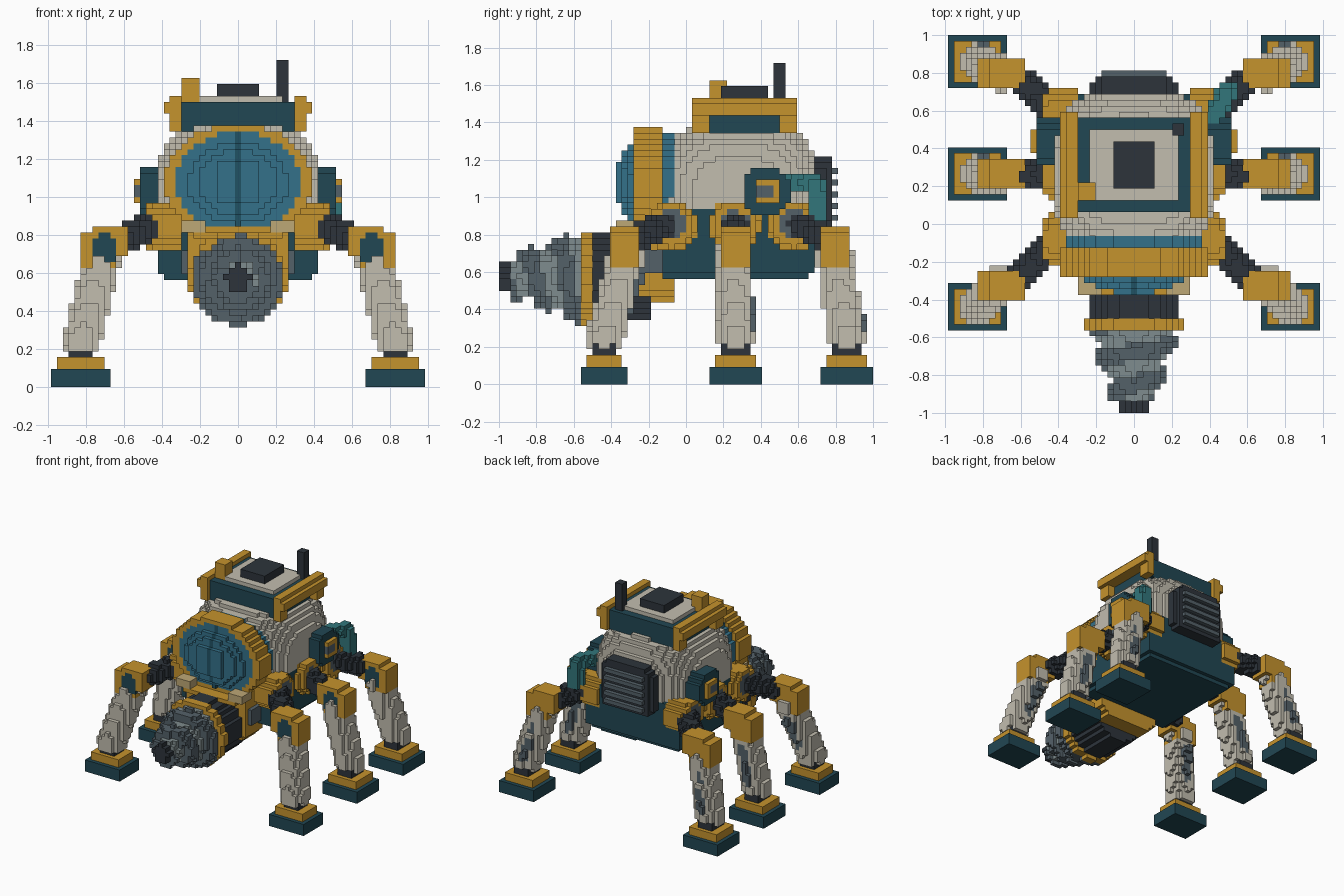
import bpy, bmesh, math
from mathutils import Vector

cube = bpy.data.objects.get("Cube")
if cube:
    bpy.data.objects.remove(cube, do_unlink=True)

H = 2 / 64                      # edge length of one block
BIG = 9


def srgb(r, g, b):
    return tuple((c / 255 / 12.92) if c < 11 else ((c / 255 + .055) / 1.055) ** 2.4 for c in (r, g, b)) + (1,)


COLOURS = {
    "yellow": (197, 147, 45), "deep_teal": (33, 71, 83), "cream": (194, 189, 175),
    "charcoal": (45, 52, 59), "steel": (84, 97, 105), "light_steel": (127, 140, 142),
    "glass_blue": (52, 113, 138), "glass_seam": (32, 82, 100),
    "sea_green": (50, 118, 123), "lamp_tan": (190, 168, 118),
}
MATS = {}
for key, rgb in COLOURS.items():
    m = bpy.data.materials.new(key)
    m.use_nodes = True
    m.diffuse_color = srgb(*rgb)
    m.node_tree.nodes["Principled BSDF"].inputs["Base Color"].default_value = srgb(*rgb)
    MATS[key] = m

cells = {}                      # (i, j, k) -> (part, colour); later parts replace earlier ones


def fill(part, colour, lo, hi, inside=None, side=1):
    """Fill blocks whose centre lies in the box lo..hi and passes the inside test."""
    rng = [range(math.floor(a / H) - 1, math.ceil(b / H) + 2) for a, b in zip(lo, hi)]
    for i in rng[0]:
        for j in rng[1]:
            for k in rng[2]:
                p = (i * H, (j + .5) * H, (k + .5) * H)
                if all(a < c < b for a, c, b in zip(lo, p, hi)) and (inside is None or inside(*p)):
                    cells[(i * side, j, k)] = (part, colour(*p) if callable(colour) else colour)


def capsule(part, colour, a, b, r, side=1, zmin=0):
    a, b = Vector(a), Vector(b)
    d = b - a

    def inside(x, y, z):
        p = Vector((x, y, z))
        t = max(0, min(1, (p - a).dot(d) / d.length_squared))
        return z > zmin and (p - a - d * t).length < r
    lo = [min(u, v) - r for u, v in zip(a, b)]
    hi = [max(u, v) + r for u, v in zip(a, b)]
    fill(part, colour, lo, hi, inside, side)


def oval(rx, rz, cz):
    return lambda x, y, z: (x / rx) ** 2 + ((z - cz) / rz) ** 2 < 1


SIDES = ((1, "left"), (-1, "right"))

# Lower hull with chamfered bottom edges
fill("lower_hull", "deep_teal", (-.43, -.14, .5625), (.43, .69, .95),
     lambda x, y, z: abs(x) < .42 - max(0, .62 - z) * .7 and abs(y - .27) < .415 - max(0, .62 - z) * .5)

# Cockpit ring and rear band of glass, then the rounded cabin
fill("cockpit_glass", "glass_blue", (-.4, -.15, .8), (.4, 0, 1.4), oval(.36, .255, 1.085))
fill("cabin_shell", "cream", (-.45, -.12, .93), (.45, .72, 1.45),
     lambda x, y, z: abs(x / .43) ** 3 + abs((y - .285) / .425) ** 3.4 + abs((z - .98) / .425) ** 3 < 1)
fill("cockpit_ring", "yellow", (-.4, -.28, .78), (.4, -.125, 1.4), oval(.39, .29, 1.09))

# Domed windscreen with a central seam and a proud panel
seam = lambda x, y, z: "glass_seam" if abs(x) < .01 else "glass_blue"
fill("cockpit_glass", seam, (-.33, -.28, .8), (.33, -.2, 1.36), oval(.322, .268, 1.078))
fill("cockpit_glass", seam, (-.33, -.376, .8), (.33, -.27, 1.36),
     lambda x, y, z: (x / .32) ** 2 + ((z - 1.075) / .265) ** 2 + abs((y + .08) / .285) ** 4 < 1)
fill("cockpit_glass", seam, (-.1, -.376, .96), (.1, -.3, 1.18))

# Chin, drill collar and lamps
fill("chin", "yellow", (-.27, -.28, .45), (.27, -.05, .85),
     lambda x, y, z: abs(x) < .27 - max(0, .52 - z))
DRILL_Z = .575
disc = lambda r: oval(r, r, DRILL_Z)
fill("drill_collar", "charcoal", (-.25, -.5, .3), (.25, -.2, .85), disc(.232))
fill("collar_ring", "yellow", (-.27, -.5625, .3), (.27, -.5, .85), disc(.253))
fill("lamp_bumper", "yellow", (-.24, -.36, .77), (.24, -.28, .81))
for s, side in SIDES:
    fill(f"{side}_lamp", "lamp_tan", (.18, -.36, .8), (.31, -.26, .86), side=s)
    fill(f"{side}_lamp", "charcoal", (.18, -.36, .86), (.25, -.28, .89), side=s)
    fill(f"{side}_chin_block", "steel", (.25, -.25, .6), (.31, -.13, .72), side=s)


# Drill bit: tapering cone with a helical thread
def thread(x, y, z):
    return math.sin(math.atan2(z - DRILL_Z, x) + y * math.tau / .17)


def drill_inside(x, y, z):
    r = .07 + (y + 1) * .36 + (.028 if thread(x, y, z) > 0 else -.012)
    return math.hypot(x, z - DRILL_Z) < min(r, .25)


fill("drill_bit", lambda x, y, z: "charcoal" if y < -.94 and abs(x) < .07 else
     "steel" if thread(x, y, z) > -.1 else "light_steel",
     (-.27, -.94, .3), (.27, -.5625, .85), drill_inside)
fill("drill_tip", "charcoal", (-.08, -1, .5), (.08, -.94, .66), disc(.068))

# Roof box, deck, hatch, beacon block and antenna
fill("roof_box", "deep_teal", (-.3, .06, 1.34), (.3, .56, 1.5))
fill("roof_deck", "cream", (-.25, .11, 1.5), (.25, .5, 1.532))
fill("roof_hatch", "charcoal", (-.1, .185, 1.53), (.1, .44, 1.594))
fill("roof_block", "yellow", (-.295, .12, 1.5), (-.2, .21, 1.625))
fill("antenna", "charcoal", (.21, .465, 1.5), (.26, .535, 1.719))
for s, side in SIDES:
    rail = f"{side}_roof_rail"
    fill(rail, "yellow", (.29, .045, 1.43), (.39, .595, 1.5), side=s)
    fill(rail, "yellow", (.31, .045, 1.5), (.35, .595, 1.532), side=s)
    for y0, y1 in ((.045, .13), (.5, .595)):
        fill(rail, "yellow", (.29, y0, 1.345), (.37, y1, 1.45), side=s)

# Rear grille with raised slats
fill("grille_frame", "charcoal", (-.23, .6, .84), (.23, .782, 1.21),
     lambda x, y, z: abs(x) + abs(z - 1.02) < .37 and (y < .75 or abs(x) < .2))
fill("grille_slats", "steel", (-.165, .7, .88), (.165, .75, 1.16))
for n in range(5):
    z = .875 + n * H * 2
    fill("grille_slats", "steel", (-.165, .75, z), (.165, .8125, z + H))

# Side hubs
for s, side in SIDES:
    hub = f"{side}_side_hub"
    fill(hub, "deep_teal", (.36, .28, .9), (.51, .57, 1.17),
         lambda x, y, z: max(abs(y - .422), abs(z - 1.031)) < .125 and abs(y - .422) + abs(z - 1.031) < .18, s)
    fill(hub, "yellow", (.48, .36, .965), (.54, .485, 1.095), side=s)
    fill(hub, "steel", (.48, .39, 1.0), (.54, .455, 1.065), side=s)

# Coolant pipe on the left rear only
capsule("coolant_pipe", "sea_green", (.42, .57, 1.08), (.49, .69, 1.07), .05)
capsule("coolant_pipe", "sea_green", (.49, .7, 1.03), (.49, .7, .9), .055)

# Six legs: (name, hip y, knee y, foot y range)
LEGS = (("front", -.08, -.32, (-.5625, -.3125)),
        ("middle", .26, .255, (.125, .40625)),
        ("rear", .58, .797, (.71875, 1.0)))
for s, side in SIDES:
    for name, hy, ky, (f0, f1) in LEGS:
        leg = f"{name}_{side}"
        fy = (f0 + f1) / 2
        # hip: yellow ring housing with a steel hub
        fill(leg + "_hip", lambda x, y, z: "steel" if math.hypot(y - hy, z - .85) < .08 else "yellow",
             (.3, hy - .15, .7), (.5, hy + .15, .97),
             lambda x, y, z: math.hypot(y - hy, z - .85) < .138 - max(0, x - .43) * .5
             and (x < .47 or math.hypot(y - hy, z - .85) > .07), s)
        # thigh
        capsule(leg + "_thigh", "charcoal", (.44, hy + (ky - hy) * .15, .85), (.64, ky, .765), .074, s)
        # shin with a piston along its back
        capsule(leg + "_shin", "cream", (.825, fy, .24), (.715, ky, .68), .1, s, .2)
        capsule(leg + "_piston", "steel", (.8, fy + .07, .32), (.745, ky + .065, .56), .036, s)
        # knee block with cut corners and a dark cap facing forward
        y0, y1 = ky - .08, ky + .08
        fill(leg + "_knee", "yellow", (.57, y0, .64), (.83, y1, .83),
             lambda x, y, z: not (x < .63 and z < .7) and not (x > .78 and z > .8), s)
        front = (math.floor(y0 / H + .5) + 1) * H
        fill(leg + "_knee", "deep_teal", (.63, y0, .64), (.78, front, .81),
             lambda x, y, z: abs(x - .703) + abs(z - .72) < .115, s)
        # ankle and stepped foot
        fill(leg + "_ankle", "charcoal", (.765, fy - .07, .15), (.89, fy + .07, .22), side=s)
        fill(leg + "_foot", "yellow", (.7, f0 + .03, .09), (.955, f1 - .03, .156), side=s)
        fill(leg + "_foot", "deep_teal", (.67, f0, 0), (.985, f1, .094), side=s)

# Turn each part's exposed block sides into a mesh
parts = {}
for cell, (part, colour) in cells.items():
    parts.setdefault(part, []).append((cell, colour))

for part, blocks in parts.items():
    bm = bmesh.new()
    corners, used = {}, []

    def corner(c):
        if c not in corners:
            corners[c] = bm.verts.new(((c[0] - .5) * H, c[1] * H, c[2] * H))
        return corners[c]

    for cell, colour in blocks:
        if colour not in used:
            used.append(colour)
        for axis in range(3):
            for sign in (0, 1):
                near = list(cell)
                near[axis] += 2 * sign - 1
                if tuple(near) in cells:
                    continue
                quad = []
                for u, v in ((0, 0), (1, 0), (1, 1), (0, 1)):
                    c = list(cell)
                    c[axis] += sign
                    c[(axis + 1) % 3] += u
                    c[(axis + 2) % 3] += v
                    quad.append(corner(tuple(c)))
                f = bm.faces.new(quad if sign else quad[::-1])
                f.material_index = used.index(colour)
    if not bm.faces:
        bm.free()
        continue
    # merge flat areas of one colour
    bmesh.ops.dissolve_limit(bm, angle_limit=.01, use_dissolve_boundaries=False,
                             verts=bm.verts[:], edges=bm.edges[:], delimit={'MATERIAL'})
    mesh = bpy.data.meshes.new(part)
    bm.to_mesh(mesh)
    bm.free()
    for colour in used:
        mesh.materials.append(MATS[colour])
    bpy.context.scene.collection.objects.link(bpy.data.objects.new(part, mesh))
